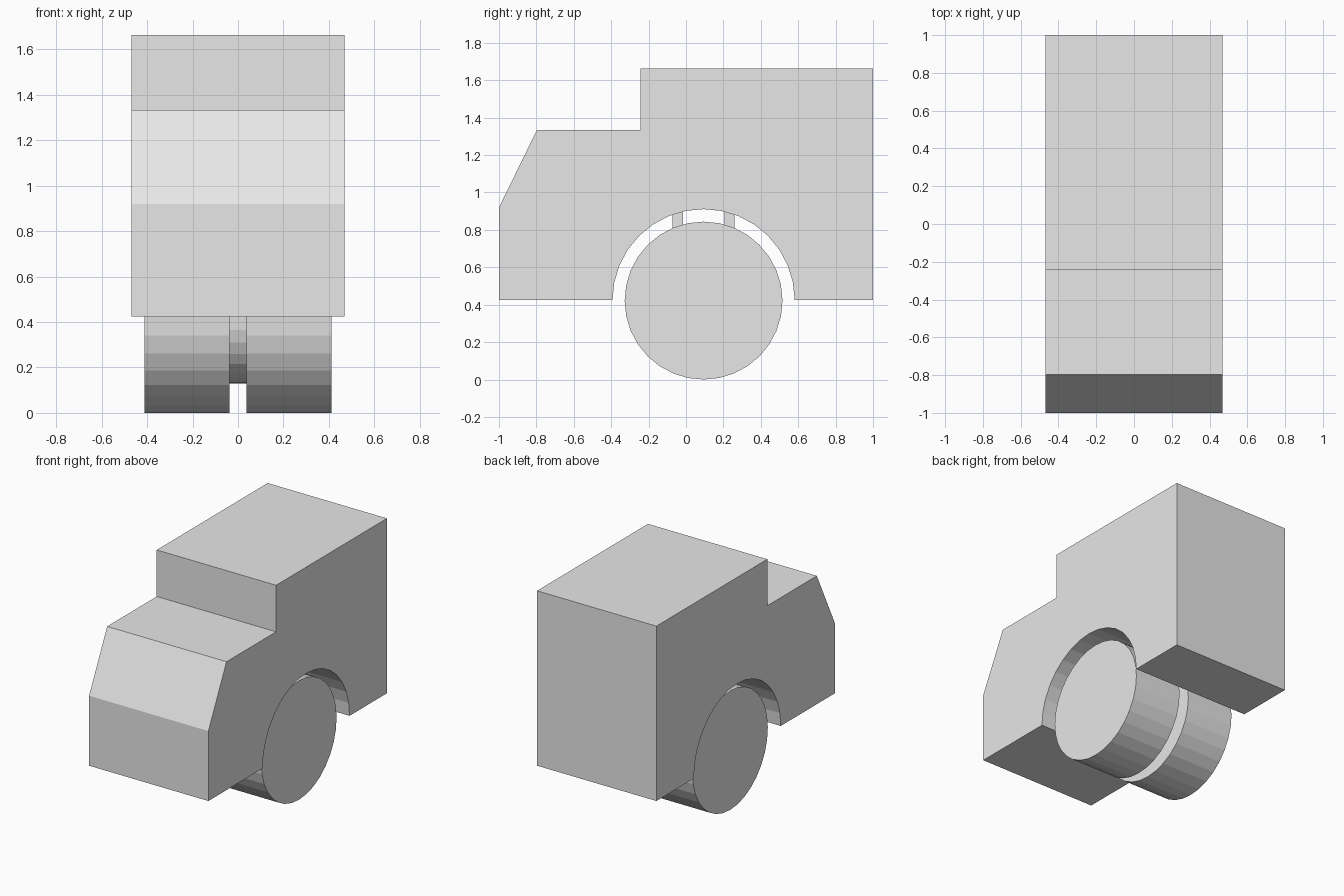
import bpy, bmesh, math
from mathutils import Vector

if "Cube" in bpy.data.objects:
    bpy.data.objects.remove(bpy.data.objects["Cube"])

CY, CZ = 0.094, 0.422      # wheel axis
SIDES = 32

grey = bpy.data.materials.new("plain grey")
grey.diffuse_color = (0.8, 0.8, 0.8, 1)
grey.use_nodes = True
grey.node_tree.nodes["Principled BSDF"].inputs["Base Color"].default_value = grey.diffuse_color


def extrude_profile(name, points, x0, x1):
    """Extrude a (y, z) outline along x."""
    bm = bmesh.new()
    face = bm.faces.new([bm.verts.new((x0, y, z)) for y, z in points])
    ext = bmesh.ops.extrude_face_region(bm, geom=[face])
    moved = [v for v in ext["geom"] if isinstance(v, bmesh.types.BMVert)]
    bmesh.ops.translate(bm, verts=moved, vec=Vector((x1 - x0, 0, 0)))
    bmesh.ops.recalc_face_normals(bm, faces=bm.faces)
    mesh = bpy.data.meshes.new(name)
    bm.to_mesh(mesh)
    bm.free()
    mesh.materials.append(grey)
    obj = bpy.data.objects.new(name, mesh)
    bpy.context.collection.objects.link(obj)
    return obj


def arc(radius, start, count, z=CZ):
    """Points around the wheel axis, in steps of one side."""
    step = 2 * math.pi / SIDES
    return [(CY + radius * math.cos((start + i) * step),
             z + radius * math.sin((start + i) * step)) for i in range(count)]


# Body: stepped outline with a sloping nose and a round wheel arch
BOTTOM, TOP = 0.424, 1.664
outline = [(-1, BOTTOM), (-1, 0.92), (-0.797, 1.334), (-0.242, 1.334),
           (-0.242, TOP), (1, TOP), (1, BOTTOM)]
extrude_profile("body", outline + arc(0.487, 0, SIDES // 2 + 1, BOTTOM), -0.468, 0.468)

# Wide twin wheels and the narrow hub between them
for name, x0, x1 in (("left_wheel", -0.412, -0.038), ("right_wheel", 0.038, 0.412)):
    extrude_profile(name, arc(0.422, 0, SIDES), x0, x1)
extrude_profile("hub", arc(0.293, 0, SIDES), -0.038, 0.038)

# Struts joining the hub to the top of the arch
for name, offset in (("front_strut", -0.138), ("back_strut", 0.138)):
    y = CY + offset
    extrude_profile(name, [(y - 0.027, CZ), (y + 0.027, CZ),
                           (y + 0.027, 0.905), (y - 0.027, 0.905)], -0.037, 0.037)
